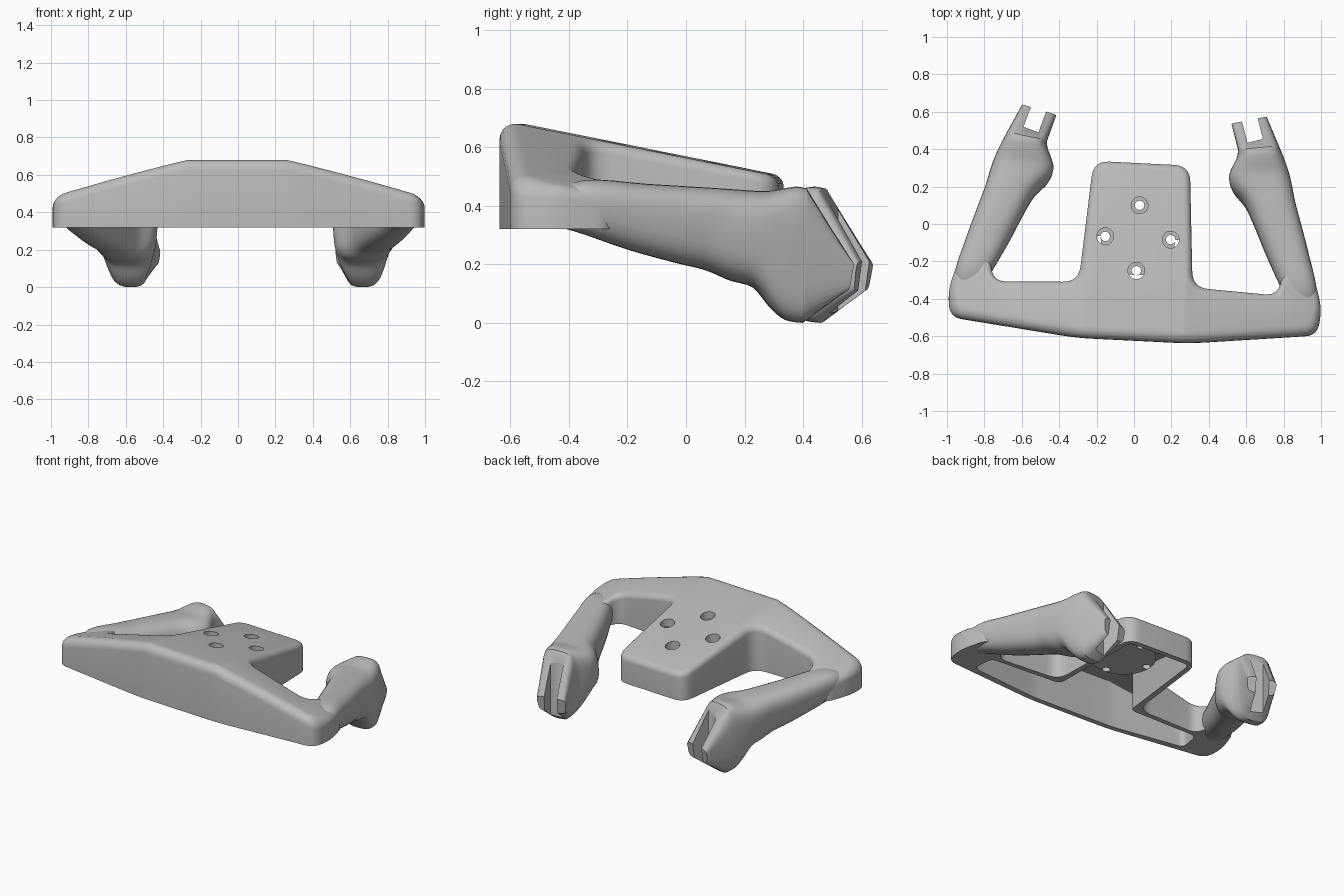
import bpy, bmesh, math
from mathutils import Vector, Matrix

if "Cube" in bpy.data.objects:
    bpy.data.objects.remove(bpy.data.objects["Cube"])

grey = bpy.data.materials.new("satin grey")
grey.use_nodes = True
grey.diffuse_color = (0.5, 0.5, 0.5, 1)
grey.node_tree.nodes["Principled BSDF"].inputs["Base Color"].default_value = (0.5, 0.5, 0.5, 1)

# The whole wheel sits slightly turned about the vertical
PLACE = Matrix.Translation((0.025, 0, 0)) @ Matrix.Rotation(-0.05, 4, 'Z')


def finish(bm, name):
    bmesh.ops.recalc_face_normals(bm, faces=bm.faces[:])
    if bm.calc_volume(signed=True) < 0:
        bmesh.ops.reverse_faces(bm, faces=bm.faces[:])
    mesh = bpy.data.meshes.new(name)
    bm.to_mesh(mesh)
    bm.free()
    obj = bpy.data.objects.new(name, mesh)
    bpy.context.collection.objects.link(obj)
    mesh.materials.append(grey)
    return obj


def activate(obj):
    bpy.ops.object.select_all(action='DESELECT')
    obj.select_set(True)
    bpy.context.view_layer.objects.active = obj


def cut(obj, cutter):
    activate(obj)
    mod = obj.modifiers.new("cut", 'BOOLEAN')
    mod.operation, mod.solver, mod.object = 'DIFFERENCE', 'EXACT', cutter
    bpy.ops.object.modifier_apply(modifier=mod.name)
    bpy.data.objects.remove(cutter)


def cylinder(x, y, z0, z1, radius):
    bm = bmesh.new()
    bmesh.ops.create_cone(bm, cap_ends=True, segments=32, radius1=radius, radius2=radius,
                          depth=z1 - z0, matrix=Matrix.Translation((x, y, (z0 + z1) / 2)))
    return finish(bm, "cutter")


def smooth(obj, angle):
    activate(obj)
    bpy.ops.object.shade_smooth_by_angle(angle=math.radians(angle))
    obj.matrix_world = PLACE


def bridge(bm, rings):
    for a, b in zip(rings, rings[1:]):
        for k in range(len(a)):
            n = (k + 1) % len(a)
            bm.faces.new((a[k], a[n], b[n], b[k]))
    bm.faces.new(rings[0][::-1])
    bm.faces.new(rings[-1])


def roof(x, y):
    d = max(abs(x) - 0.27, 0)
    return 0.68 - 0.2 * (y + 0.57) - 0.22 * d - 0.04 * d * d


def rounding(y):
    return 0.035 + 0.03 * min(max((-0.38 - y) / 0.15, 0), 1)


def rounded_outline(half, radius):
    """Mirror half an outline and round its corners with arcs."""
    pts = [Vector((x, y, 0)) for x, y in half + [(-x, y) for x, y in reversed(half)]]
    loop = []
    for k, p in enumerate(pts):
        a, b = pts[k - 1] - p, pts[(k + 1) % len(pts)] - p
        reach = min(radius, a.length * 0.45, b.length * 0.45)
        start, end = p + a.normalized() * reach, p + b.normalized() * reach
        for s in range(7):
            t = s / 6
            loop.append(start * (1 - t) ** 2 + p * 2 * t * (1 - t) + end * t * t)
    return loop


def roofed_block(name, half, radius, bottom, lower, round_scale):
    """Extruded outline under the sloping roof, with a rounded top edge."""
    loop = rounded_outline(half, radius)
    inward = []
    for k, p in enumerate(loop):
        a, b = (p - loop[k - 1]).normalized(), (loop[(k + 1) % len(loop)] - p).normalized()
        n = Vector((-a.y - b.y, a.x + b.x, 0)).normalized()
        inward.append(n / max(n.dot(Vector((-a.y, a.x, 0))), 0.5))
    bm = bmesh.new()
    rings = [[bm.verts.new(p) for p in loop]]
    for k in range(6):
        a = k * math.pi / 10
        ring = []
        for p, n in zip(loop, inward):
            q = p + n * rounding(p.y) * round_scale * (1 - math.cos(a))
            ring.append(bm.verts.new((q.x, q.y, 1 + math.sin(a))))
        rings.append(ring)
    bridge(bm, rings)
    for x in (0.27, 0.4, 0.55, 0.7, 0.85):
        for s in (1, -1):
            bmesh.ops.bisect_plane(bm, geom=bm.verts[:] + bm.edges[:] + bm.faces[:], dist=1e-5,
                                   plane_co=(s * x, 0, 0), plane_no=(1, 0, 0))
    for v in bm.verts:
        x, y, z = v.co
        v.co.z = bottom if z < 0.5 else roof(x, y) - lower - rounding(y) * round_scale * (2 - z)
    return finish(bm, name)


# Body: crossbar, centre block and grip roots, hollow from below
body = roofed_block("crossbar_and_hub", [
    (0.3, -0.625), (0.985, -0.548), (1.0, -0.40), (0.94, -0.2), (0.79, -0.2),
    (0.76, -0.345), (0.305, -0.325), (0.258, 0.325)], 0.085, 0.32, 0, 1)
cavity = roofed_block("cavity", [
    (0.3, -0.59), (0.8, -0.525), (0.78, -0.375), (0.27, -0.36), (0.225, 0.29)],
    0.04, 0.2, 0.05, 0.1)

# Round mounting boss left standing in the hollow
cy = -0.075
cut(cavity, cylinder(0, cy, 0.46, 0.9, 0.2))
cut(body, cavity)

# Four stepped screw holes
for i in range(4):
    x, y = 0.175 * math.cos(i * math.pi / 2), cy + 0.175 * math.sin(i * math.pi / 2)
    cut(body, cylinder(x, y, 0.2, 0.9, 0.025))
    cut(body, cylinder(x, y, roof(x, y) - 0.05, 0.9, 0.045))
smooth(body, 35)

# Grip stations: top y, top z, bottom y, bottom z, inner x, outer x
STATIONS = [
    (-0.45, 0.44, -0.45, 0.34, 0.84, 0.95),
    (-0.30, 0.488, -0.33, 0.31, 0.775, 0.975),
    (-0.10, 0.475, -0.16, 0.25, 0.68, 0.925),
    (0.06, 0.465, 0.0, 0.205, 0.605, 0.875),
    (0.17, 0.458, 0.10, 0.18, 0.55, 0.84),
    (0.25, 0.452, 0.18, 0.145, 0.48, 0.82),
    (0.31, 0.45, 0.26, 0.12, 0.46, 0.80),
    (0.37, 0.46, 0.32, 0.05, 0.48, 0.775),
    (0.41, 0.465, 0.37, 0.01, 0.50, 0.755),
    (0.44, 0.46, 0.43, 0.0, 0.505, 0.735),
]
TIP = (0.585, 0.21, 0.57, 0.11, 0.465, 0.66)


def spline(rows, steps=4):
    rows = [Vector(r) for r in rows]
    out = []
    for i in range(len(rows) - 1):
        p0, p1, p2, p3 = (rows[min(max(i + k, 0), len(rows) - 1)] for k in (-1, 0, 1, 2))
        for s in range(steps):
            t = s / steps
            out.append(p1 + (p2 - p0) * t / 2 + (2 * p0 - 5 * p1 + 4 * p2 - p3) * t * t / 2
                       + (3 * p1 - p0 - 3 * p2 + p3) * t ** 3 / 2)
    return out + [rows[-1]]


def section(bm, row, power, side, skew, sides=32):
    ty, tz, by, bz, xi, xo = row
    verts = []
    for k in range(sides):
        a = 2 * math.pi * k / sides
        c, s = (math.copysign(abs(f) ** (2 / power), f) for f in (math.cos(a), math.sin(a)))
        dx = c * (xo - xi) / 2 * (1 - 0.07 * (1 - s))
        verts.append(bm.verts.new((side * ((xi + xo) / 2 + dx),
                                   (ty + by) / 2 + s * (ty - by) / 2 + skew * dx,
                                   (tz + bz) / 2 + s * (tz - bz) / 2)))
    return verts


# Grips: lofted handles ending in a forked housing
for side, name in ((1, "left_grip"), (-1, "right_grip")):
    bm = bmesh.new()
    rows = spline(STATIONS)
    rings = [section(bm, r, 2.4 + 1.2 * i / len(rows), side, 0.15 * i / len(rows))
             for i, r in enumerate(rows)]
    rings.append(section(bm, TIP, 5, side, 0.25))
    bridge(bm, rings)
    grip = finish(bm, name)

    # Slot between the two prongs
    bm = bmesh.new()
    place = (Matrix.Translation((side * 0.6, 0.475, 0.25)) @ Matrix.Rotation(side * 0.3, 4, 'Z')
             @ Matrix.Translation((0, 0.15, 0)) @ Matrix.Diagonal((0.085, 0.3, 0.7, 1)))
    bmesh.ops.create_cube(bm, size=1, matrix=place)
    cut(grip, finish(bm, "cutter"))
    smooth(grip, 32)
